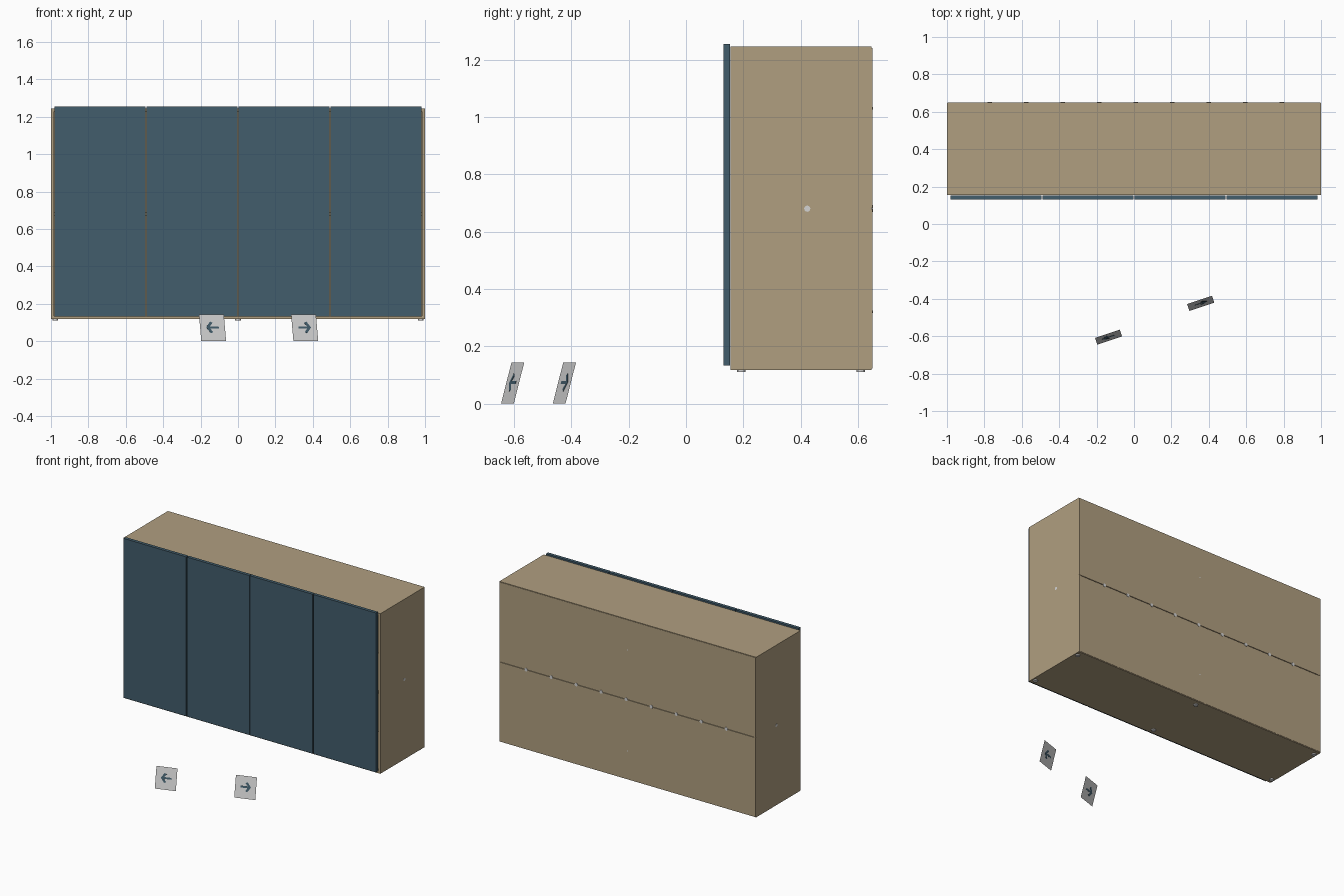
import bpy, math
from mathutils import Matrix, Vector

if "Cube" in bpy.data.objects:
    bpy.data.objects.remove(bpy.data.objects["Cube"])


def lin(c):
    c /= 255
    return c / 12.92 if c <= 0.04045 else ((c + 0.055) / 1.055) ** 2.4


def material(name, r, g, b):
    m = bpy.data.materials.new(name)
    m.diffuse_color = (lin(r), lin(g), lin(b), 1)
    m.use_nodes = True
    m.node_tree.nodes["Principled BSDF"].inputs["Base Color"].default_value = m.diffuse_color
    return m


TAN = material("tan_board", 176, 159, 128)
BLUE = material("slate_blue", 66, 93, 108)
GREY = material("light_grey", 212, 212, 212)


def mesh_object(name, verts, faces, mat, matrix=None):
    me = bpy.data.meshes.new(name)
    me.from_pydata(verts, [], faces)
    me.materials.append(mat)
    ob = bpy.data.objects.new(name, me)
    if matrix:
        ob.matrix_world = matrix
    bpy.context.collection.objects.link(ob)
    return ob


def prism(name, pts, a, b, mat, matrix=None):
    """Extrude an XZ outline between y=a and y=b."""
    n = len(pts)
    verts = [(x, a, z) for x, z in pts] + [(x, b, z) for x, z in pts]
    faces = [tuple(range(n)), tuple(reversed(range(n, 2 * n)))]
    faces += [(i, i + n, (i + 1) % n + n, (i + 1) % n) for i in range(n)]
    return mesh_object(name, verts, faces, mat, matrix)


def box(name, x, y, z, mat):
    return prism(name, [(x[0], z[0]), (x[1], z[0]), (x[1], z[1]), (x[0], z[1])],
                 y[0], y[1], mat)


def disc(name, loc, r, depth, axis, mat, sides=12):
    bpy.ops.mesh.primitive_cylinder_add(vertices=sides, radius=r, depth=depth, location=loc)
    ob = bpy.context.object
    ob.name = name
    if axis == 'X':
        ob.rotation_euler = (0, math.pi / 2, 0)
    elif axis == 'Y':
        ob.rotation_euler = (math.pi / 2, 0, 0)
    ob.data.materials.append(mat)
    return ob


Y0, Y1, Z0, Z1, T, MID = 0.155, 0.65, 0.118, 1.245, 0.016, 0.68

# carcass: sides, top, bottom, middle shelf and central divider
for s, side in ((-1, "left"), (1, "right")):
    box(side + "_side_panel", sorted((s, s * (1 - T))), (Y0, Y1 - 0.002), (Z0, Z1), TAN)
    disc(side + "_side_plug", (s, 0.423, MID), 0.011, 0.002, 'X', GREY)
inner = (-1 + T, 1 - T)
box("top_panel", inner, (Y0, Y1 - 0.002), (Z1 - T, Z1), TAN)
box("bottom_panel", inner, (Y0, Y1 - 0.002), (Z0, Z0 + T), TAN)
box("middle_shelf", inner, (Y0 + 0.01, Y1 - 0.007), (MID - T / 2, MID + T / 2), TAN)
for i, (a, b) in enumerate(((Z0 + T, MID - T / 2), (MID + T / 2, Z1 - T))):
    box(f"centre_divider_{i}", (-T / 2, T / 2), (Y0 + 0.01, Y1 - 0.007), (a, b), TAN)

# two back boards meeting at the middle shelf
box("lower_back_board", (-0.998, 0.998), (Y1 - 0.005, Y1), (Z0 + 0.005, MID - 0.002), TAN)
box("upper_back_board", (-0.998, 0.998), (Y1 - 0.005, Y1), (MID + 0.002, Z1 - 0.004), TAN)

# screws along the back seam and the central divider
for i in range(9):
    disc(f"seam_screw_{i}", (0.01 + (i - 4) * 0.195, Y1, MID), 0.012, 0.005, 'Y', GREY)
for i, z in enumerate((0.32, 1.03)):
    disc(f"divider_screw_{i}", (0, Y1, z), 0.004, 0.003, 'Y', GREY, 8)

# low feet
for x in (-0.977, 0, 0.977):
    for y in (0.193, 0.61):
        disc(f"foot_{x}_{y}", (x, y, 0.1145), 0.015, 0.008, 'Z', GREY)

# four doors
for i in range(4):
    c = (i - 1.5) * 0.4925
    box(f"door_{i}", (c - 0.2435, c + 0.2435), (0.13, 0.153), (0.133, 1.255), BLUE)

# two leaning tiles with an arrow on each
arrow = [(-0.035, -0.006), (0.014, -0.006), (-0.002, -0.026), (0.012, -0.032),
         (0.036, 0), (0.012, 0.032), (-0.002, 0.026), (0.014, 0.006), (-0.035, 0.006)]
for side, s, loc in (("left", -1, (-0.13, -0.623, 0)), ("right", 1, (0.3625, -0.4425, 0))):
    M = (Matrix.Translation(Vector(loc)) @ Matrix.Rotation(math.radians(18.5), 4, 'Z')
         @ Matrix.Rotation(math.radians(-15), 4, 'X'))
    mesh_object(side + "_tile", [(-0.07, 0, 0), (0.07, 0, 0), (0.07, 0, 0.148), (-0.07, 0, 0.148)],
                [(0, 1, 2, 3)], GREY, M)
    pts = [(s * x, z + 0.076) for x, z in arrow]
    prism(side + "_arrow", pts if s > 0 else pts[::-1], -0.001, 0.001, BLUE, M)
